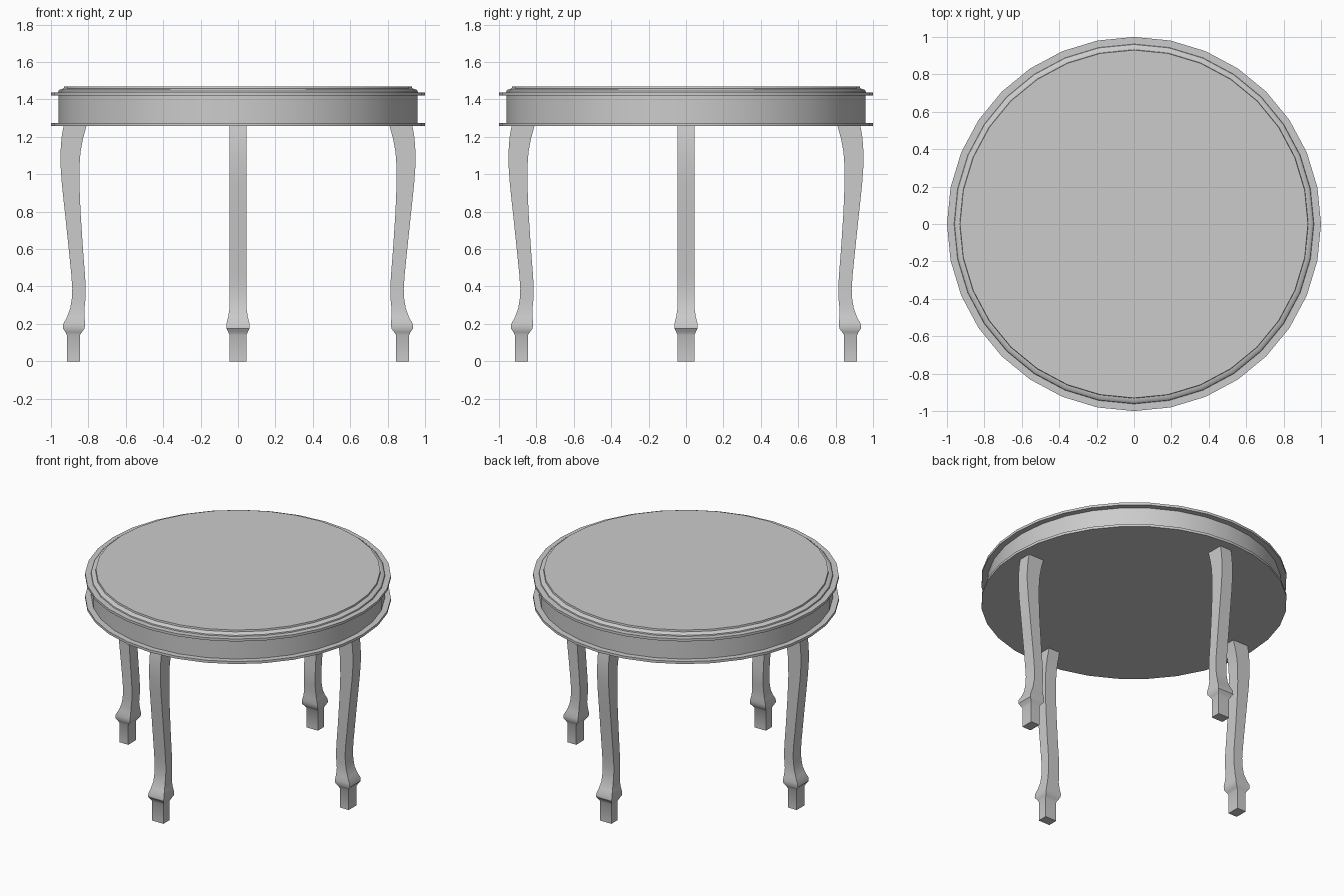
import bpy, bmesh
from math import sin, cos, pi

if "Cube" in bpy.data.objects:
    bpy.data.objects.remove(bpy.data.objects["Cube"])

def finish(name, bm, angle):
    bmesh.ops.recalc_face_normals(bm, faces=bm.faces)
    me = bpy.data.meshes.new(name)
    bm.to_mesh(me)
    bm.free()
    ob = bpy.data.objects.new(name, me)
    bpy.context.collection.objects.link(ob)
    bpy.ops.object.select_all(action='DESELECT')
    ob.select_set(True)
    bpy.context.view_layer.objects.active = ob
    bpy.ops.object.shade_smooth_by_angle(angle=angle)
    return ob

def loft(name, rings, angle=0.6):
    """Skin a stack of equal-length point rings and cap both ends."""
    bm = bmesh.new()
    vs = [[bm.verts.new(p) for p in ring] for ring in rings]
    n = len(vs[0])
    for a, b in zip(vs, vs[1:]):
        for i in range(n):
            j = (i + 1) % n
            bm.faces.new((a[i], a[j], b[j], b[i]))
    bm.faces.new(vs[0])
    bm.faces.new(vs[-1])
    return finish(name, bm, angle)

def circle(r, z, n=32):
    return [(r * cos(2 * pi * i / n), r * sin(2 * pi * i / n), z) for i in range(n)]

# Table top: lower rim, apron, upper rim and stepped edge
top_profile = [(1.0, 1.257), (1.0, 1.275), (0.96, 1.275), (0.96, 1.42), (1.0, 1.42),
               (1.0, 1.438), (0.962, 1.438), (0.96, 1.446), (0.948, 1.456),
               (0.932, 1.458), (0.93, 1.47)]
loft("table_top", [circle(r, z) for r, z in top_profile])

# Cabriole legs: height, inner radius, outer radius, half width
leg_profile = [(0, .845, .915, .045), (.14, .845, .915, .045), (.155, .835, .922, .052),
               (.175, .82, .936, .062), (.20, .818, .934, .062), (.235, .82, .915, .053),
               (.28, .821, .898, .046), (.33, .816, .889, .045), (.39, .814, .886, .045),
               (.46, .818, .891, .045), (.6, .829, .905, .045), (.8, .842, .926, .045),
               (.95, .848, .942, .045), (1.05, .847, .949, .045), (1.12, .842, .949, .045),
               (1.19, .829, .944, .045), (1.23, .818, .938, .045), (1.26, .81, .932, .045)]
rings = [[(a, -w, z), (b, -w, z), (b, w, z), (a, w, z)] for z, a, b, w in leg_profile]
for k, side in enumerate(("right", "back", "left", "front")):
    leg = loft(side + "_leg", rings)
    leg.rotation_euler.z = k * pi / 2
